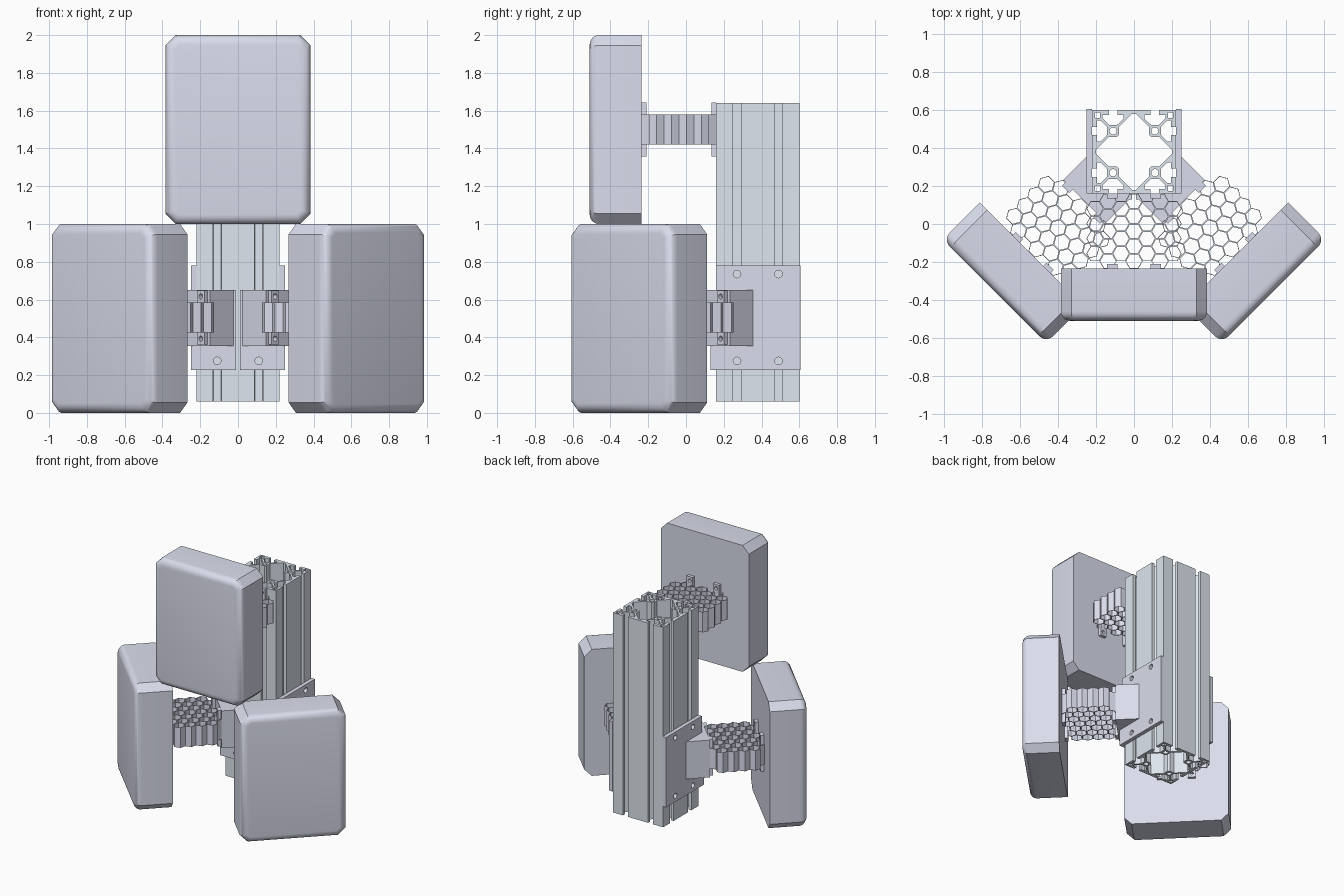
import bpy, bmesh
from math import sin, cos, pi, sqrt, radians
from mathutils import Matrix, Vector

if "Cube" in bpy.data.objects:
    bpy.data.objects.remove(bpy.data.objects["Cube"])

LAV = bpy.data.materials.new("lavender_grey")
LAV.diffuse_color = (0.70, 0.72, 0.84, 1)
LAV.use_nodes = True
LAV.node_tree.nodes["Principled BSDF"].inputs["Base Color"].default_value = LAV.diffuse_color
ALU = bpy.data.materials.new("pale_aluminium")
ALU.diffuse_color = (0.73, 0.79, 0.86, 1)
ALU.use_nodes = True
ALU.node_tree.nodes["Principled BSDF"].inputs["Base Color"].default_value = ALU.diffuse_color


def axes(x, y, z, loc):
    """Matrix mapping the local axes on to the given world vectors."""
    m = Matrix((x, y, z)).transposed().to_4x4()
    return Matrix.Translation(loc) @ m


def finish(name, bm, matrix, mat):
    bm.transform(matrix)
    bmesh.ops.recalc_face_normals(bm, faces=bm.faces[:])
    me = bpy.data.meshes.new(name)
    bm.to_mesh(me)
    bm.free()
    ob = bpy.data.objects.new(name, me)
    bpy.context.collection.objects.link(ob)
    me.materials.append(mat)
    bpy.ops.object.select_all(action='DESELECT')
    ob.select_set(True)
    bpy.context.view_layer.objects.active = ob
    bpy.ops.object.shade_smooth_by_angle(angle=radians(30))
    return ob


def circle(x, y, r, n=24):
    return [(x + r * cos(2 * pi * i / n), y + r * sin(2 * pi * i / n)) for i in range(n)]


def prism(name, loops, depth, matrix, mat=LAV):
    """Outline plus holes, filled and extruded symmetrically along local z."""
    cu = bpy.data.curves.new(name, 'CURVE')
    cu.dimensions, cu.fill_mode, cu.extrude = '2D', 'BOTH', depth / 2
    for pts in loops:
        sp = cu.splines.new('POLY')
        sp.points.add(len(pts) - 1)
        for p, (x, y) in zip(sp.points, pts):
            p.co = (x, y, 0, 1)
        sp.use_cyclic_u = True
    tmp = bpy.data.objects.new(name + "_tmp", cu)
    bpy.context.collection.objects.link(tmp)
    me = tmp.evaluated_get(bpy.context.evaluated_depsgraph_get()).to_mesh()
    bm = bmesh.new()
    bm.from_mesh(me)
    bpy.data.objects.remove(tmp)
    bmesh.ops.remove_doubles(bm, verts=bm.verts[:], dist=1e-5)
    return finish(name, bm, matrix, mat)


def rect(x0, x1, y0, y1):
    return [(x0, y0), (x1, y0), (x1, y1), (x0, y1)]


def four(pts):
    """Repeat points around four quarter turns."""
    out = []
    for _ in range(4):
        out += pts
        pts = [(-y, x) for x, y in pts]
    return out


def pad(name, matrix):
    # block with cut corners and a rounded front rim
    w, h, c, t = 0.385, 0.5, 0.055, 0.275
    pts = [(w - c, -h), (w, c - h), (w, h - c), (w - c, h),
           (c - w, h), (-w, h - c), (-w, c - h), (c - w, -h)]
    bm = bmesh.new()
    f = bm.faces.new([bm.verts.new((x, 0, z)) for x, z in pts])
    new = bmesh.ops.extrude_face_region(bm, geom=[f])['geom']
    bmesh.ops.translate(bm, vec=(0, -t, 0), verts=[g for g in new if isinstance(g, bmesh.types.BMVert)])
    if not f.is_valid or all(len(e.link_faces) == 1 for e in bm.edges if e.verts[0].co.y == 0 == e.verts[1].co.y):
        bmesh.ops.holes_fill(bm, edges=[e for e in bm.edges if e.is_boundary])
    rim = [e for e in bm.edges if all(v.co.y < -t / 2 for v in e.verts)]
    bmesh.ops.bevel(bm, geom=rim, offset=0.05, segments=6, profile=0.5, affect='EDGES')
    finish(name, bm, matrix, LAV)


def honeycomb(name, matrix):
    # open hexagonal tubes sharing walls, seven columns of 4 or 5 cells
    f, wall, depth = 0.079, 0.004, 0.16
    R = f / sqrt(3)
    bm = bmesh.new()
    for col in range(-3, 4):
        n = 4 if col % 2 else 5
        for row in range(n):
            cx, cy = col * 1.5 * R, 0.1975 + (row - (n - 1) / 2) * f
            rings = [[bm.verts.new((cx + r * cos(k * pi / 3), cy + r * sin(k * pi / 3), -depth / 2))
                      for k in range(6)] for r in (R, R - wall)]
            a, b = rings
            for k in range(6):
                j = (k + 1) % 6
                bm.faces.new((a[k], a[j], b[j], b[k]))
    bmesh.ops.remove_doubles(bm, verts=bm.verts[:], dist=1e-4)
    base = bm.faces[:]
    new = bmesh.ops.extrude_face_region(bm, geom=base, use_keep_orig=True)['geom']
    bmesh.ops.translate(bm, vec=(0, 0, depth), verts=[g for g in new if isinstance(g, bmesh.types.BMVert)])
    finish(name, bm, matrix, LAV)


def arm(tag, matrix):
    # honeycomb strut with drilled tabs at both ends; origin on the pad's back
    honeycomb(tag + "_honeycomb", matrix)
    for end, y in (("pad", 0.0125), ("column", 0.3825)):
        for side, x in (("a", -0.115), ("b", 0.115)):
            loops = [rect(-0.027, 0.027, -0.143, 0.143), circle(0, 0.112, 0.014), circle(0, -0.112, 0.014)]
            prism(f"{tag}_{end}_tab_{side}", loops, 0.025,
                  matrix @ axes((1, 0, 0), (0, 0, 1), (0, -1, 0), (x, y, 0)))


# slotted column
H = 0.22
side = [(H, H)]
for c in (0.11, -0.11):
    half = [(0.022, H), (0.022, H - 0.025), (0.055, H - 0.025), (0.055, H - 0.045), (0.021, H - 0.078)]
    side += [(c + x, y) for x, y in half] + [(c - x, y) for x, y in reversed(half)]
void = [(-0.01, 0.2), (-0.078, 0.132), (-0.078, 0.09), (-0.09, 0.078), (-0.132, 0.078), (-0.2, 0.01)]
holes = [four(void)]
for sx in (-1, 1):
    for sy in (-1, 1):
        holes += [circle(sx * 0.11, sy * 0.11, 0.019),
                  [(sx * 0.1925 + x, sy * 0.1925 + y) for x, y in rect(-0.014, 0.014, -0.014, 0.014)]]
prism("slotted_column", [four(side)] + holes, 1.58, Matrix.Translation((0, 0.38, 0.85)), ALU)

# upper pad and arm
pad("upper_pad", Matrix.Translation((0, -0.235, 1.5)))
arm("upper_arm", Matrix.Translation((0, -0.235, 1.5)))

# lower pads, arms and corner brackets, mirrored
for s, tag in ((-1, "left"), (1, "right")):
    turn = Matrix.Rotation(s * pi / 4, 4, 'Z')
    pad(tag + "_pad", Matrix.Translation((s * 0.54, -0.16, 0.5)) @ turn)
    arm(tag + "_arm", Matrix.Translation((s * 0.54, -0.16, 0.505)) @ turn)
    block = [(0.25, 0.355), (0.373, 0.232), (0.148, 0.007), (0.025, 0.13), (0.25, 0.13)]
    prism(tag + "_bracket_block", [[(s * x, y) for x, y in block]], 0.295,
          Matrix.Translation((0, 0, 0.5025)))
    bolts = [circle(y, z, 0.02) for y in (0.27, 0.49) for z in (0.275, 0.735)]
    prism(tag + "_side_plate", [rect(0.16, 0.605, 0.227, 0.78)] + bolts, 0.03,
          axes((0, 1, 0), (0, 0, 1), (1, 0, 0), (s * 0.235, 0, 0)))
    x0, x1 = sorted((s * 0.01, s * 0.25))
    prism(tag + "_front_plate", [rect(x0, x1, 0.227, 0.65), circle(s * 0.11, 0.275, 0.02)], 0.03,
          axes((1, 0, 0), (0, 0, 1), (0, -1, 0), (0, 0.145, 0)))
